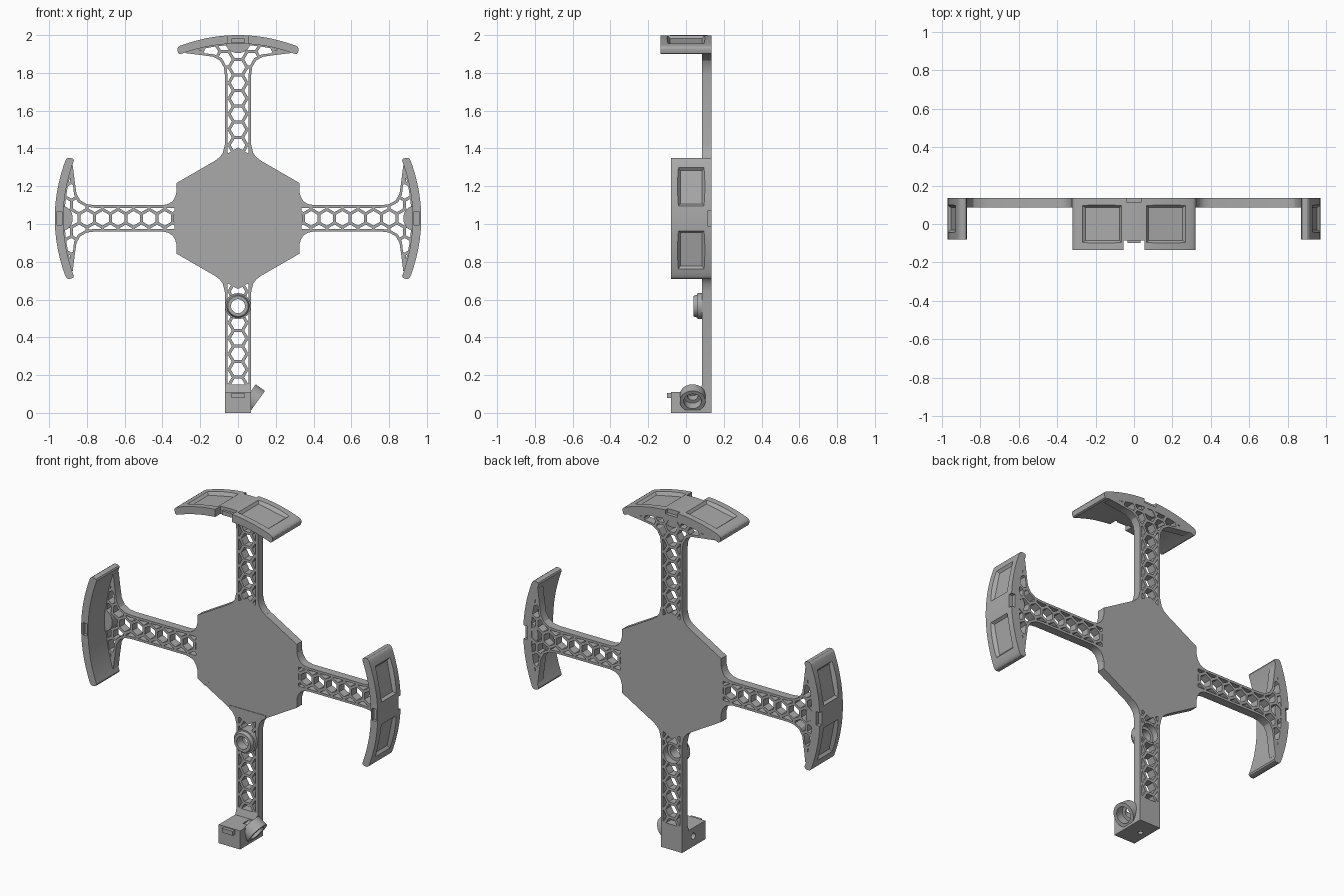
import bpy, bmesh
from math import sin, cos, pi
from mathutils import Matrix, Vector

cube = bpy.data.objects.get("Cube")
if cube:
    bpy.data.objects.remove(cube)

grey = bpy.data.materials.new("plain_grey")
grey.use_nodes = True
colour = (0.4, 0.4, 0.4, 1)
grey.diffuse_color = colour
grey.node_tree.nodes["Principled BSDF"].inputs["Base Color"].default_value = colour

HUB = Matrix.Translation((0, 0, 1.03))
FRONT, BACK = 0.085, 0.135


def make(name, bm, matrix=Matrix()):
    bmesh.ops.recalc_face_normals(bm, faces=bm.faces)
    if bm.calc_volume(signed=True) < 0:
        bmesh.ops.reverse_faces(bm, faces=bm.faces)
    bm.transform(matrix)
    mesh = bpy.data.meshes.new(name)
    bm.to_mesh(mesh)
    bm.free()
    mesh.materials.append(grey)
    obj = bpy.data.objects.new(name, mesh)
    bpy.context.collection.objects.link(obj)
    return obj


def loft(bm, loop_a, loop_b):
    """Closed solid between two matching loops of points."""
    rings = [[bm.verts.new(p) for p in loop] for loop in (loop_a, loop_b)]
    bm.faces.new(rings[0][::-1])
    bm.faces.new(rings[1])
    for i in range(len(loop_a)):
        j = (i + 1) % len(loop_a)
        bm.faces.new((rings[0][i], rings[0][j], rings[1][j], rings[1][i]))


def prism(name, outlines, y0, y1, matrix=Matrix()):
    """Extrude closed (across, up) outlines along y."""
    bm = bmesh.new()
    for pts in outlines:
        loft(bm, [(u, y0, v) for u, v in pts], [(u, y1, v) for u, v in pts])
    return make(name, bm, matrix)


def rect(u0, u1, v0, v1):
    return [(u0, v0), (u1, v0), (u1, v1), (u0, v1)]


def box(name, lo, hi, matrix=Matrix()):
    return prism(name, [rect(lo[0], hi[0], lo[2], hi[2])], lo[1], hi[1], matrix)


def circle(u, v, r, n):
    return [(u + r * cos(2 * pi * i / n), v + r * sin(2 * pi * i / n)) for i in range(n)]


def rod(name, start, end, r1, r2=None):
    """Cylinder or cone between two points."""
    a, b = Vector(start), Vector(end)
    bm = bmesh.new()
    bmesh.ops.create_cone(bm, cap_ends=True, segments=40, radius1=r1,
                          radius2=r2 or r1, depth=(b - a).length)
    turn = (b - a).to_track_quat('Z', 'Y').to_matrix().to_4x4()
    return make(name, bm, Matrix.Translation((a + b) / 2) @ turn)


def boolean(obj, other, op='DIFFERENCE'):
    mod = obj.modifiers.new("cut", 'BOOLEAN')
    mod.operation, mod.solver, mod.object = op, 'EXACT', other
    bpy.context.view_layer.objects.active = obj
    bpy.ops.object.modifier_apply(modifier=mod.name)
    bpy.data.objects.remove(other)


def mirrored(half):
    """Close a half outline (u > 0) with its mirror image."""
    return half + [(-u, v) for u, v in reversed(half)]


def arc(offset, reach, n=14):
    """Curve of the end pads, from the tip towards the middle."""
    return [(u, offset - 0.6 * u * u) for u in (reach * (1 - i / n) for i in range(n))]


def honeycomb():
    step = 0.0825
    cells = []
    for col in range(-4, 5):
        for row in range(-1, 9):
            v = 0.3875 + step * (row + 0.5 * (col % 2))
            cells.append(circle(col * step * 0.866, v, 0.0385, 6))
    return cells


# Outlines of the arms and of the windows holding the honeycomb
point_flare = [(0.12, 0.29), (0.12, 0.306), (0.097, 0.323), (0.08, 0.347), (0.07, 0.39)]
flat_flare = [(0.14, 0.3), (0.14, 0.325), (0.112, 0.333), (0.09, 0.347), (0.076, 0.37), (0.07, 0.4)]
neck = [(0.07, 0.76), (0.075, 0.80), (0.095, 0.835), (0.13, 0.855), (0.2, 0.865), (0.28, 0.875)]
window = [(0.056, 0.335), (0.056, 0.76), (0.062, 0.805), (0.085, 0.847), (0.125, 0.868),
          (0.2, 0.876), (0.235, 0.88)]
pad_end = neck + arc(0.935, 0.27)
long_window = mirrored(window + arc(0.918, 0.23))
foot_window = rect(-0.056, 0.056, 0.345, 0.88)


def arm(name, half, opening, matrix):
    obj = prism(name, [mirrored(half)], FRONT, BACK, matrix)
    cells = prism("cells", honeycomb(), 0, 0.2, matrix)
    boolean(cells, prism("opening", [opening], 0.02, 0.18, matrix), 'INTERSECT')
    boolean(obj, cells)
    return obj


def pad(name, front, matrix):
    """Curved end pad with two sunken panels on its outer face."""
    outer = arc(0.97, 0.306)
    inner = [(u, v - 0.045) for u, v in reversed(outer)]
    tip = [(0.315, 0.873), (0.32, 0.886), (0.32, 0.9), (0.315, 0.908)]
    right = inner + tip + outer
    left = [(-u, v) for u, v in reversed(right)]
    obj = prism(name, [right + [(0, 0.97)] + left + [(0, 0.925)]], front, BACK, matrix)
    middle, length = (front + BACK) / 2, BACK - front
    for side in (-1, 1):
        bm = bmesh.new()
        loops = [[(x * w, y * l, h) for x, y in rect(-1, 1, -1, 1)]
                 for w, l, h in ((0.09, length / 2 - 0.05, -0.02), (0.125, length / 2 - 0.022, 0.018))]
        loft(bm, *loops)
        place = Matrix.Translation((side * 0.168, middle, 0.953)) @ Matrix.Rotation(side * 0.2, 4, 'Y')
        boolean(obj, make("panel", bm, matrix @ place))
    # Latch notch at the back
    boolean(obj, box("notch", (-0.04, 0.114, 0.945), (0.04, 0.2, 1.1), matrix))
    return obj


# Central plate with a shallow round clearance at its lower edge
frame = prism("frame", [[(0.375 * sin(pi * i / 3), 0.375 * cos(pi * i / 3)) for i in range(6)]],
              FRONT, BACK, HUB)
boolean(frame, prism("clearance", [circle(0, 0.574, 0.366, 64)], 0, FRONT + 0.003))

# Three arms with end pads
for name, angle, front, flare in (("top", 0, -0.135, point_flare),
                                  ("left", pi / 2, -0.08, flat_flare),
                                  ("right", -pi / 2, -0.08, flat_flare)):
    turn = HUB @ Matrix.Rotation(angle, 4, 'Y')
    boolean(frame, arm(name + "_arm", flare + pad_end, long_window, turn), 'UNION')
    end = pad(name + "_pad", front, turn)
    if angle == 0:
        boolean(end, box("gap", (-0.055, -0.2, 0.8), (0.055, -0.085, 1.1), turn))
        box("top_tab", (-0.035, -0.1, 0.928), (0.035, -0.08, 0.952), turn)
    else:
        boolean(end, box("slot", (-0.036, -0.1, 0.933), (0.036, -0.06, 0.958), turn))
    # Solid root behind the latch
    half = [(0.065 * cos(t * pi / 16), 0.93 - 0.055 * sin(t * pi / 16)) for t in range(17)]
    prism(name + "_latch_root", [half], FRONT - 0.01, BACK - 0.004, turn)

# Lower arm
down = HUB @ Matrix.Rotation(pi, 4, 'Y')
boolean(frame, arm("lower_arm", point_flare + [(0.07, 0.95)], foot_window, down), 'UNION')

# Stepped guide ring on the lower arm
boolean(frame, rod("seat", (0, 0, 0.565), (0, 0.2, 0.565), 0.055))
ring = rod("guide_ring", (0, 0.06, 0.565), (0, BACK - 0.002, 0.565), 0.069)
boolean(ring, rod("collar", (0, 0.04, 0.565), (0, 0.07, 0.565), 0.054, 0.064), 'UNION')
boolean(ring, rod("bore", (0, 0, 0.565), (0, 0.2, 0.565), 0.037))
boolean(ring, rod("counterbore", (0, 0.095, 0.565), (0, 0.2, 0.565), 0.054))

# Foot block with an angled tube socket
foot = box("foot_block", (-0.07, -0.08, 0), (0.07, BACK, 0.11))
axis = Vector((0.81, 0, -0.58)).normalized()
mouth = Vector((0.103, 0.035, 0.061))
boolean(foot, rod("socket", mouth - axis * 0.06, mouth, 0.068), 'UNION')
boolean(foot, rod("socket_bore", mouth - axis * 0.05, mouth + axis * 0.05, 0.047))
boolean(foot, rod("wire_bore", mouth - axis * 0.09, mouth, 0.028))
boolean(foot, rod("side_hole", (-0.1, 0.03, 0.06), (0.03, 0.03, 0.06), 0.018))
boolean(foot, rod("base_hole", (-0.02, 0.03, -0.1), (-0.02, 0.03, 0.06), 0.014))
box("foot_tab", (-0.035, -0.1, 0.08), (0.035, -0.07, 0.105))

# Gusset between foot and lower arm
gusset = box("foot_gusset", (-0.069, 0.07, 0.1), (0.069, BACK - 0.002, 0.19))
for vert in gusset.data.vertices:
    if vert.co.z > 0.14:
        vert.co.z = 0.15
        vert.co.y = max(vert.co.y, FRONT)

# Smooth curved walls, keep sharp edges
for obj in bpy.context.collection.objects:
    if obj.type == 'MESH' and grey.name in obj.data.materials:
        bpy.ops.object.select_all(action='DESELECT')
        obj.select_set(True)
        bpy.context.view_layer.objects.active = obj
        bpy.ops.object.shade_smooth_by_angle(angle=0.5)
